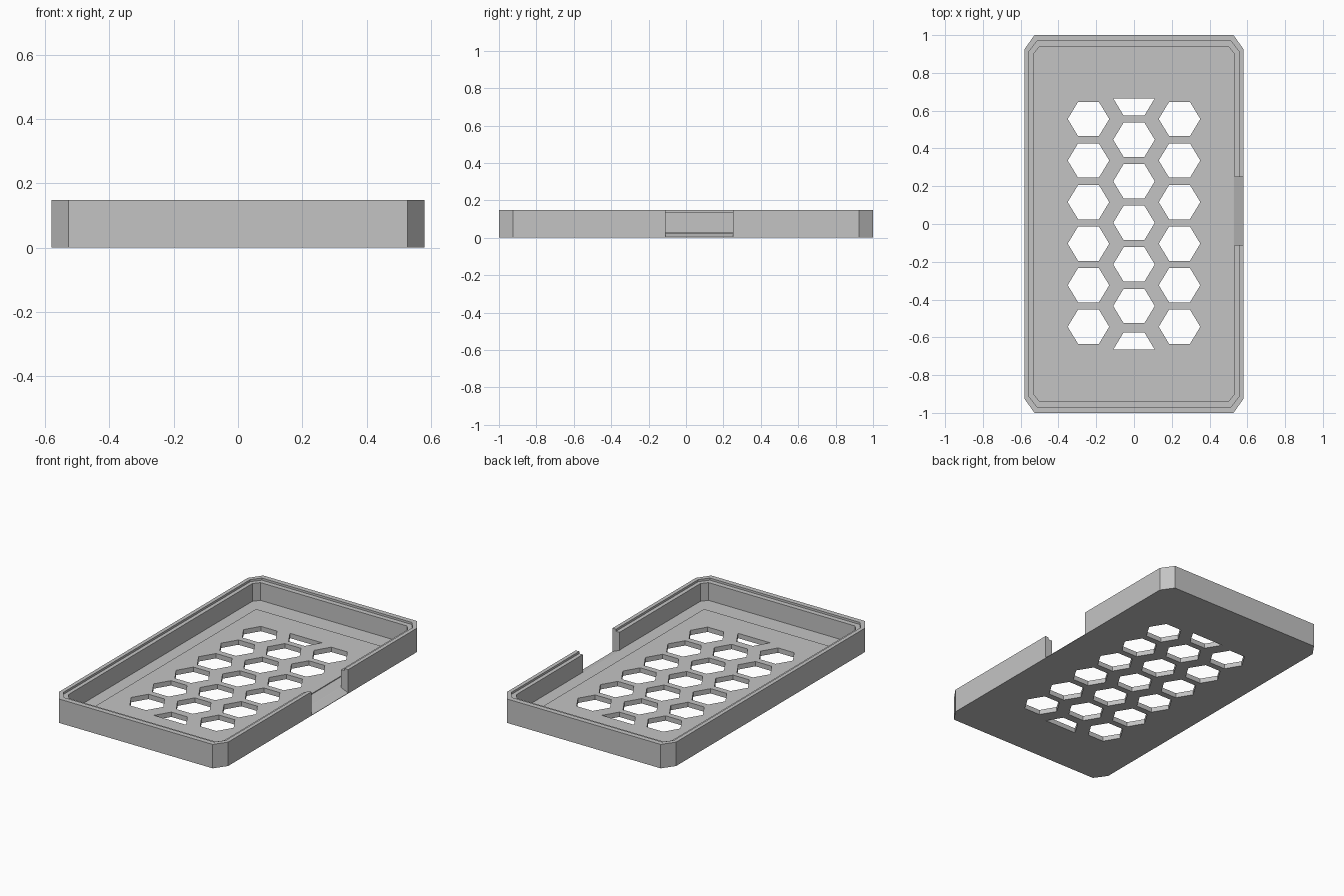
import bpy, bmesh, math

default = bpy.data.objects.get("Cube")
if default:
    bpy.data.objects.remove(default)

# Plain grey plastic
grey = bpy.data.materials.new("grey_plastic")
grey.use_nodes = True
color = (0.55, 0.55, 0.55, 1)
grey.diffuse_color = color
grey.node_tree.nodes["Principled BSDF"].inputs["Base Color"].default_value = color


def finish(bm, name):
    bmesh.ops.recalc_face_normals(bm, faces=bm.faces)
    mesh = bpy.data.meshes.new(name)
    bm.to_mesh(mesh)
    bm.free()
    mesh.materials.append(grey)
    obj = bpy.data.objects.new(name, mesh)
    bpy.context.collection.objects.link(obj)
    return obj


def skin(bm, loops):
    """Join matching closed loops into a capped solid."""
    rings = [[bm.verts.new(p) for p in loop] for loop in loops]
    for a, b in zip(rings, rings[1:]):
        for i in range(len(a)):
            j = (i + 1) % len(a)
            bm.faces.new((a[i], a[j], b[j], b[i]))
    bm.faces.new(rings[0])
    bm.faces.new(rings[-1])


def cut_corner_ring(x, y, cx, cy, z):
    """Rectangle with cut corners at height z."""
    quarter = [(x, y - cy), (x - cx, y)]
    half = quarter + [(-px, py) for px, py in reversed(quarter)]
    return [(px, py, z) for px, py in half + [(-px, -py) for px, py in half]]


# Tray: outer wall, stepped lip, inner wall and raised floor panel
outer = (0.58, 1.0, 0.053, 0.075)
lip = (0.556, 0.968, 0.042, 0.055)
inner = (0.532, 0.937, 0.03, 0.037)
panel = (0.45, 0.82, 0.01, 0.01)
levels = [(outer, 0), (outer, 0.148), (lip, 0.148), (lip, 0.135),
          (inner, 0.135), (inner, 0.025), (panel, 0.025), (panel, 0.03)]
bm = bmesh.new()
skin(bm, [cut_corner_ring(*shape, z) for shape, z in levels])
tray = finish(bm, "ventilated_tray")

# Cutter: hexagonal vents, halved at the ends of the middle column
bm = bmesh.new()
limit, pitch = 0.665, 0.22


def vent(x, y):
    corners = [(x + 0.11 * math.cos(k * math.pi / 3),
                y + 0.105 * math.sin(k * math.pi / 3)) for k in range(6)]
    corners = [p for p in corners if abs(p[1]) < limit + 0.001]
    skin(bm, [[(px, py, z) for px, py in corners] for z in (-0.05, 0.08)])


for k in range(-2, 3):
    vent(0, 0.006 + k * pitch)
for side in (-1, 1):
    vent(0, side * limit)
    for k in range(-3, 3):
        vent(side * 0.241, 0.006 + (k + 0.5) * pitch)

# Cutter: side opening with a sloping sill
sill = [(0.52, 0.2), (0.52, 0.026), (0.53, 0.0245), (0.58, 0.003),
        (0.62, -0.014), (0.62, 0.2)]
skin(bm, [[(x, y, z) for x, z in sill] for y in (-0.11, 0.25)])
cutter = finish(bm, "opening_cutter")
cutter.hide_render = True

# Cut the openings and discard the cutter
cut = tray.modifiers.new("openings", "BOOLEAN")
cut.operation = "DIFFERENCE"
cut.solver = "EXACT"
cut.object = cutter
bpy.ops.object.select_all(action="DESELECT")
bpy.context.view_layer.objects.active = tray
tray.select_set(True)
bpy.ops.object.modifier_apply(modifier=cut.name)
bpy.data.objects.remove(cutter)
